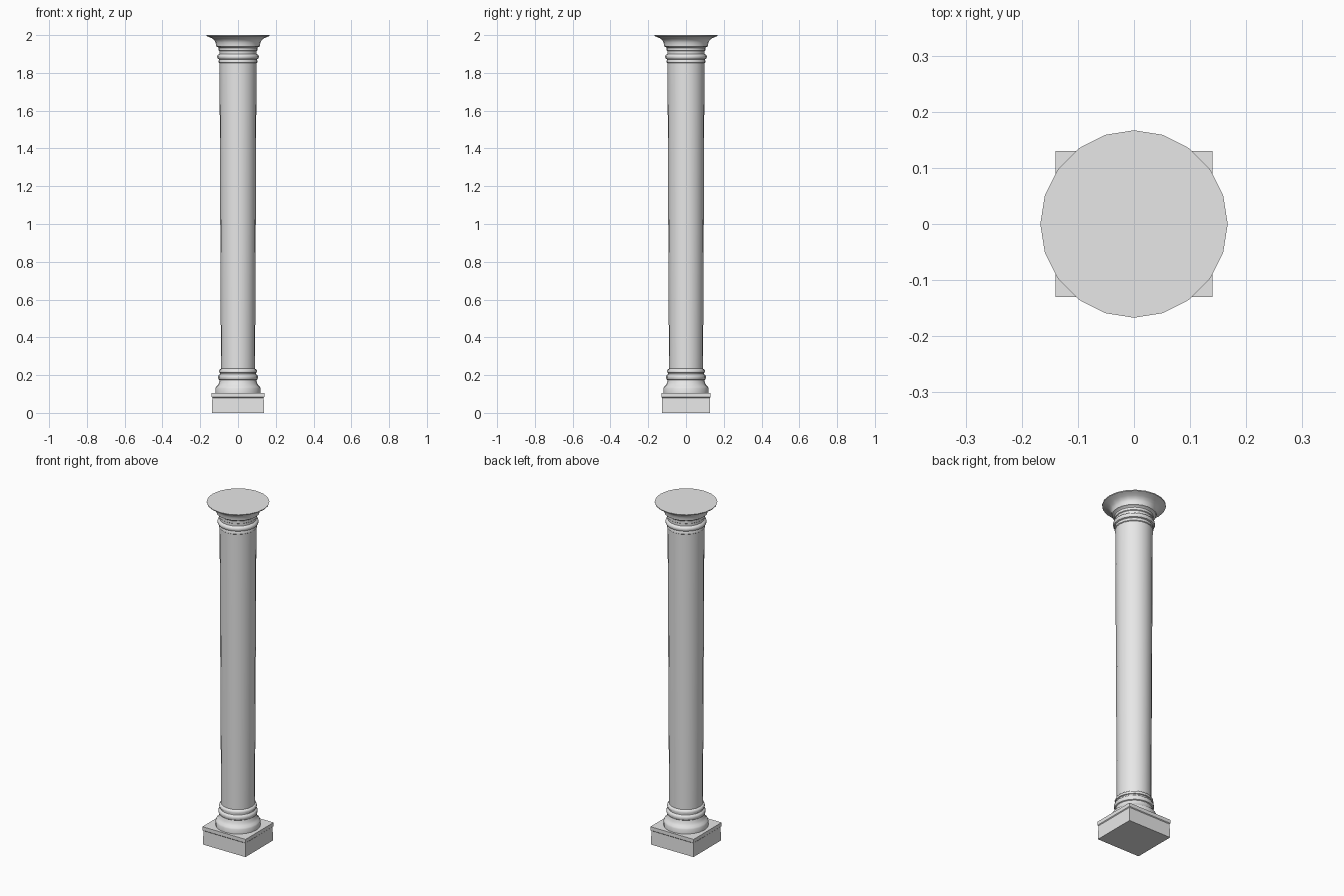
import bpy, bmesh
from math import cos, sin, tau, radians

SIDES = 20

cube = bpy.data.objects.get("Cube")
if cube:
    bpy.data.objects.remove(cube, do_unlink=True)

stone = bpy.data.materials.new("pale_stone")
stone.use_nodes = True
stone.diffuse_color = (0.8, 0.8, 0.8, 1)
stone.node_tree.nodes["Principled BSDF"].inputs["Base Color"].default_value = (0.8, 0.8, 0.8, 1)


def finish(name, bm, smooth):
    bmesh.ops.recalc_face_normals(bm, faces=bm.faces)
    mesh = bpy.data.meshes.new(name)
    bm.to_mesh(mesh)
    bm.free()
    mesh.materials.append(stone)
    obj = bpy.data.objects.new(name, mesh)
    bpy.context.collection.objects.link(obj)
    if smooth:
        bpy.ops.object.select_all(action="DESELECT")
        obj.select_set(True)
        bpy.context.view_layer.objects.active = obj
        bpy.ops.object.shade_smooth_by_angle(angle=radians(35))
    return obj


def sweep(name, rings, smooth):
    """Skin a stack of equal-sized point rings and close both ends."""
    bm = bmesh.new()
    loops = [[bm.verts.new(p) for p in ring] for ring in rings]
    n = len(loops[0])
    for low, high in zip(loops, loops[1:]):
        for i in range(n):
            j = (i + 1) % n
            bm.faces.new((low[i], low[j], high[j], high[i]))
    bm.faces.new(loops[0][::-1])
    bm.faces.new(loops[-1])
    return finish(name, bm, smooth)


def turned(name, profile):
    rings = [[(r * cos(tau * i / SIDES), r * sin(tau * i / SIDES), z)
              for i in range(SIDES)] for r, z in profile]
    return sweep(name, rings, True)


def squared(name, profile):
    rings = [[(sx * x, sy * y, z) for sx, sy in ((-1, -1), (1, -1), (1, 1), (-1, 1))]
             for x, y, z in profile]
    return sweep(name, rings, False)


# Rectangular plinth with a thin projecting ledge
squared("plinth", [(0.138, 0.128, 0), (0.136, 0.126, 0.08),
                   (0.14, 0.13, 0.084), (0.14, 0.13, 0.105)])

# Moulded foot of the column
turned("column_foot", [(0.12, 0.104), (0.12, 0.13), (0.116, 0.138), (0.108, 0.146),
                       (0.101, 0.158), (0.097, 0.174), (0.102, 0.177), (0.105, 0.184),
                       (0.105, 0.193), (0.102, 0.2), (0.095, 0.205), (0.095, 0.212),
                       (0.1, 0.214), (0.101, 0.222), (0.098, 0.229), (0.09, 0.234)])

# Shaft, swelling gently towards the top
turned("shaft", [(0.09, 0.22), (0.091, 0.4), (0.092, 0.6), (0.094, 1.0),
                 (0.096, 1.45), (0.098, 1.86)])

# Neck rings and flared capital
turned("capital", [(0.098, 1.852), (0.102, 1.855), (0.102, 1.865), (0.099, 1.871),
                   (0.106, 1.874), (0.11, 1.881), (0.11, 1.889), (0.106, 1.896),
                   (0.098, 1.901), (0.098, 1.915), (0.102, 1.918), (0.102, 1.932),
                   (0.107, 1.937), (0.116, 1.941), (0.117, 1.95), (0.119, 1.962),
                   (0.125, 1.973), (0.138, 1.983), (0.154, 1.99), (0.166, 1.995),
                   (0.167, 2.0)])
